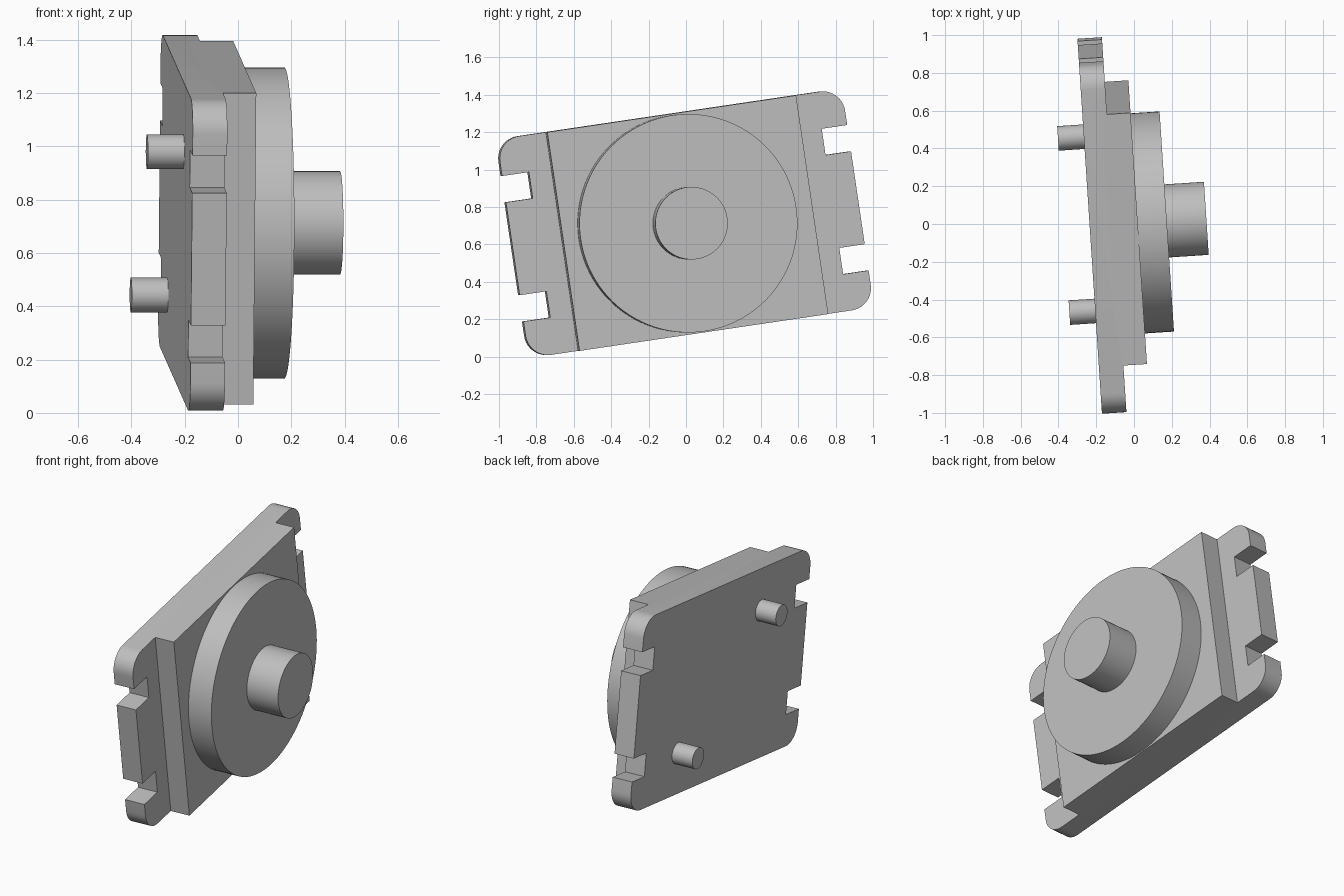
import bpy, bmesh
from math import radians, sin, cos, pi
from mathutils import Matrix, Vector

cube = bpy.data.objects.get("Cube")
if cube:
    bpy.data.objects.remove(cube, do_unlink=True)

grey = bpy.data.materials.new("light grey")
grey.use_nodes = True
colour = (0.52, 0.52, 0.52, 1)
grey.diffuse_color = colour
grey.node_tree.nodes["Principled BSDF"].inputs["Base Color"].default_value = colour

# Tilted frame: x along the plate, y up the plate, z out of its face
yaw, roll = radians(3.75), radians(8.4)
out = Vector((cos(yaw), sin(yaw), 0))
side = Vector((-sin(yaw), cos(yaw), 0))
up = Vector((0, 0, 1))
along = side * cos(roll) + up * sin(roll)
rise = up * cos(roll) - side * sin(roll)
frame = Matrix((along, rise, out)).transposed().to_4x4()
frame.translation = (0, 0, 0.7125)

BACK, LIP, FACE, DISC, BOSS, PEG = -0.235, -0.105, 0.02, 0.174, 0.384, -0.372
HALF = 0.591


def finish(bm, name):
    bmesh.ops.recalc_face_normals(bm, faces=bm.faces)
    mesh = bpy.data.meshes.new(name)
    bm.to_mesh(mesh)
    bm.free()
    mesh.materials.append(grey)
    obj = bpy.data.objects.new(name, mesh)
    bpy.context.collection.objects.link(obj)
    obj.matrix_world = frame
    bpy.ops.object.select_all(action='DESELECT')
    obj.select_set(True)
    bpy.context.view_layer.objects.active = obj
    bpy.ops.object.shade_smooth_by_angle(angle=radians(30))
    return obj


def cylinder(name, x, y, radius, z0, z1, sides=64):
    bm = bmesh.new()
    bmesh.ops.create_cone(bm, cap_ends=True, segments=sides, radius1=radius,
                          radius2=radius, depth=abs(z1 - z0),
                          matrix=Matrix.Translation((x, y, (z0 + z1) / 2)))
    return finish(bm, name)


def end_outline(step, notch, tip, radius=0.12, steps=10):
    """Notched end with rounded corners, from the top step to the bottom step."""
    s = 1 if tip > 0 else -1
    half = [(step, HALF)]
    for i in range(steps + 1):
        t = pi / 2 * (1 - i / steps)
        half.append((tip + s * radius * (cos(t) - 1), HALF + radius * (sin(t) - 1)))
    half += [(tip, 0.393), (notch, 0.393), (notch, 0.251), (tip, 0.251)]
    return half + [(x, -y) for x, y in reversed(half)]


# Plate: two thin notched ends and a thicker middle
bm = bmesh.new()
left = [bm.verts.new((x, y, BACK)) for x, y in end_outline(-0.665, -0.786, -0.931)]
right = [bm.verts.new((x, y, BACK)) for x, y in end_outline(0.682, 0.80, 0.938)]
middle = [left[0], left[-1], right[-1], right[0]]
for loop in (left, middle, right):
    bm.faces.new(loop)
bmesh.ops.recalc_face_normals(bm, faces=bm.faces)
base = list(bm.faces)
grown = bmesh.ops.extrude_face_region(bm, geom=base, use_keep_orig=True)["geom"]
bmesh.ops.translate(bm, vec=(0, 0, LIP - BACK),
                    verts=[g for g in grown if isinstance(g, bmesh.types.BMVert)])
tops = [g for g in grown if isinstance(g, bmesh.types.BMFace)]
centre = min(tops, key=lambda f: abs(f.calc_center_median().x))
raised = bmesh.ops.extrude_discrete_faces(bm, faces=[centre])["faces"][0]
bmesh.ops.translate(bm, vec=(0, 0, FACE - LIP), verts=list(raised.verts))
bmesh.ops.remove_doubles(bm, verts=bm.verts, dist=0.0001)
bmesh.ops.recalc_face_normals(bm, faces=bm.faces)
bmesh.ops.dissolve_limit(bm, angle_limit=radians(1), verts=bm.verts, edges=bm.edges)
finish(bm, "mounting_plate")

# Round parts on the face
cylinder("disc", 0.002, 0, 0.584, FACE - 0.01, DISC, 96)
cylinder("centre_boss", 0.005, 0, 0.194, DISC - 0.01, BOSS)

# Locating pegs on the back
cylinder("upper_peg", -0.402, 0.33, 0.065, BACK + 0.01, PEG, 40)
cylinder("lower_peg", 0.434, -0.337, 0.065, BACK + 0.01, PEG, 40)
